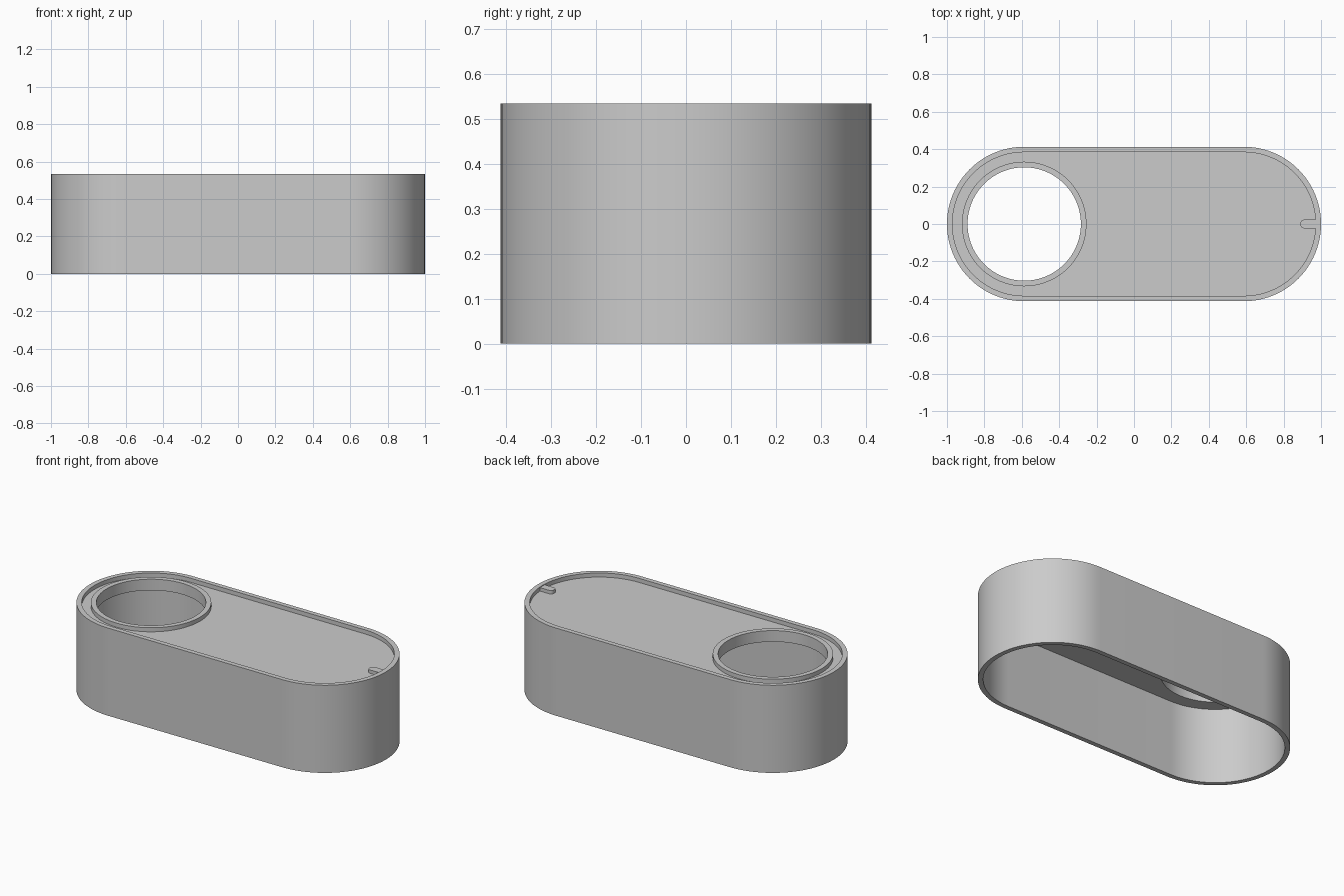
import bpy, bmesh
from math import pi, cos, sin

cube = bpy.data.objects.get("Cube")
if cube:
    bpy.data.objects.remove(cube, do_unlink=True)

HALF = 0.587          # distance of each cap centre from the middle
R_OUT, R_IN = 0.413, 0.384
R_COLLAR, R_HOLE = 0.333, 0.303
TOP, DECK, UNDER = 0.535, 0.51, 0.467
SEG = 48

grey = bpy.data.materials.new("plain grey")
grey.use_nodes = True
grey.diffuse_color = (0.6, 0.6, 0.6, 1)
bsdf = next(n for n in grey.node_tree.nodes if n.type == 'BSDF_PRINCIPLED')
bsdf.inputs["Base Color"].default_value = (0.6, 0.6, 0.6, 1)


def arc(cx, cy, r, start, sweep, steps):
    return [(cx + r * cos(start + sweep * i / steps), cy + r * sin(start + sweep * i / steps))
            for i in range(steps + 1)]


def stadium(r):
    return arc(HALF, 0, r, -pi / 2, pi, SEG) + arc(-HALF, 0, r, pi / 2, pi, SEG)


def circle(r):
    return arc(-HALF, 0, r, 0, 2 * pi, 2 * SEG)[:-1]


def add_loop(bm, outline, z):
    return [bm.verts.new((x, y, z)) for x, y in outline]


def pairs(loop):
    return list(zip(loop, loop[1:] + loop[:1]))


def skin(bm, low, high):
    for (a, b), (c, d) in zip(pairs(low), pairs(high)):
        bm.faces.new((a, b, d, c))


def fill_between(bm, outer, inner):
    edges = [bm.edges.get(p) or bm.edges.new(p) for p in pairs(outer) + pairs(inner)]
    bmesh.ops.triangle_fill(bm, use_beauty=True, use_dissolve=False, edges=edges)


def finish(bm, name):
    bmesh.ops.recalc_face_normals(bm, faces=bm.faces[:])
    mesh = bpy.data.meshes.new(name)
    bm.to_mesh(mesh)
    bm.free()
    mesh.materials.append(grey)
    obj = bpy.data.objects.new(name, mesh)
    bpy.context.collection.objects.link(obj)
    bpy.ops.object.select_all(action='DESELECT')
    obj.select_set(True)
    bpy.context.view_layer.objects.active = obj
    bpy.ops.object.shade_smooth_by_angle(angle=pi / 6)
    return obj


# Hollow cover: open below, recessed deck, raised collar around a round opening
bm = bmesh.new()
wall = [add_loop(bm, stadium(r), z) for r, z in
        ((R_IN, UNDER), (R_IN, 0), (R_OUT, 0), (R_OUT, TOP), (R_IN, TOP), (R_IN, DECK))]
collar = [add_loop(bm, circle(r), z) for r, z in
          ((R_COLLAR, DECK), (R_COLLAR, TOP), (R_HOLE, TOP), (R_HOLE, UNDER))]
for chain in (wall, collar):
    for a, b in zip(chain, chain[1:]):
        skin(bm, a, b)
fill_between(bm, wall[-1], collar[0])
fill_between(bm, wall[0], collar[-1])
finish(bm, "cover_shell")

# Small raised tab with a rounded tip, rooted in the rim
bm = bmesh.new()
tip, half_w, rad = 0.89, 0.023, 0.018
outline = ([(0.975, -half_w), (0.975, half_w)]
           + arc(tip + rad, half_w - rad, rad, pi / 2, pi / 2, 6)
           + arc(tip + rad, rad - half_w, rad, pi, pi / 2, 6))
low, high = add_loop(bm, outline, DECK - 0.005), add_loop(bm, outline, TOP - 0.004)
skin(bm, low, high)
bm.faces.new(low)
bm.faces.new(high)
finish(bm, "index_tab")
